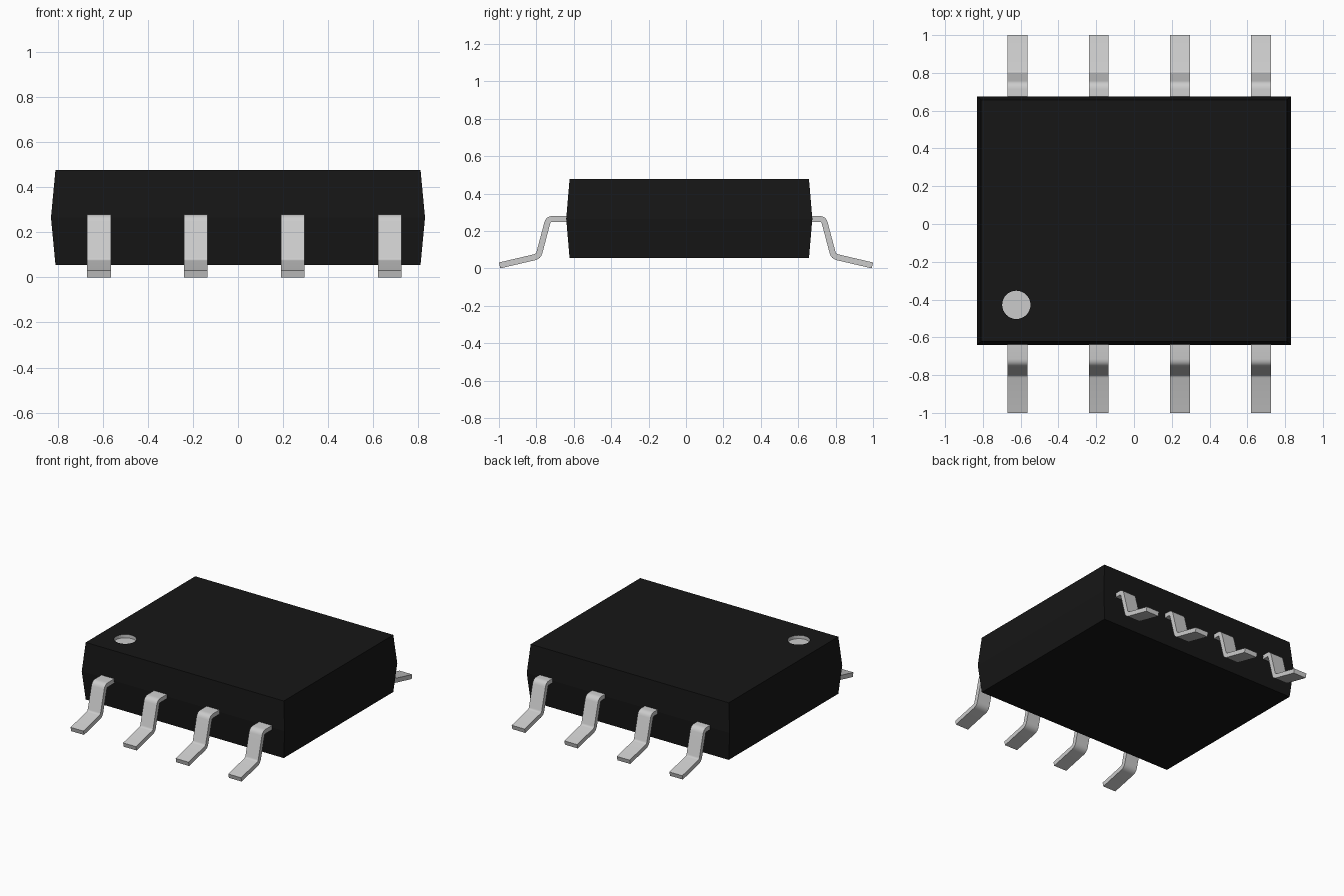
import bpy, bmesh, math
from mathutils import Vector

if "Cube" in bpy.data.objects:
    bpy.data.objects.remove(bpy.data.objects["Cube"])


def make_object(name, bm):
    bmesh.ops.recalc_face_normals(bm, faces=bm.faces[:])
    mesh = bpy.data.meshes.new(name)
    bm.to_mesh(mesh)
    bm.free()
    obj = bpy.data.objects.new(name, mesh)
    bpy.context.collection.objects.link(obj)
    return obj


def material(name, value):
    mat = bpy.data.materials.new(name)
    mat.diffuse_color = (value, value, value, 1)
    mat.use_nodes = True
    mat.node_tree.nodes["Principled BSDF"].inputs["Base Color"].default_value = mat.diffuse_color
    return mat


# Body: three stacked rectangles, widest at the lead line
bm = bmesh.new()
CY = 0.0175
rings = []
for hx, hy, z in ((0.81, 0.64, 0.055), (0.83, 0.658, 0.265), (0.81, 0.64, 0.477)):
    rings.append([bm.verts.new((sx * hx, CY + sy * hy, z))
                  for sx, sy in ((-1, -1), (1, -1), (1, 1), (-1, 1))])
for low, high in zip(rings, rings[1:]):
    for i in range(4):
        j = (i + 1) % 4
        bm.faces.new((low[i], low[j], high[j], high[i]))
bm.faces.new(rings[0])
bm.faces.new(rings[-1])
body = make_object("chip_body", bm)
body.data.materials.append(material("black_plastic", 0.008))
body.data.materials.append(material("marker_grey", 0.8))

# Round pin-one recess cut into the top
DOT, RADIUS, FLOOR = Vector((-0.623, -0.428)), 0.075, 0.452
bpy.ops.mesh.primitive_cylinder_add(vertices=32, radius=RADIUS, depth=0.1,
                                    location=(DOT.x, DOT.y, FLOOR + 0.05))
cutter = bpy.context.object
cutter.name = "marker_cutter"
cut = body.modifiers.new("marker_recess", 'BOOLEAN')
cut.operation = 'DIFFERENCE'
cut.solver = 'EXACT'
cut.object = cutter
bpy.context.view_layer.objects.active = body
bpy.ops.object.modifier_apply(modifier=cut.name)
bpy.data.objects.remove(cutter)
for face in body.data.polygons:
    inside = (face.center.xy - DOT).length < RADIUS + 0.005
    face.material_index = 1 if inside and face.center.z < 0.474 else 0


# Lead centreline in (y, z) with rounded bends
def rounded_path(points, cut_len, steps=4):
    pts = [Vector(p) for p in points]
    path = [pts[0]]
    for a, b, c in zip(pts, pts[1:], pts[2:]):
        p = b + (a - b).normalized() * cut_len
        q = b + (c - b).normalized() * cut_len
        for i in range(steps + 1):
            t = i / steps
            path.append(p * (1 - t) ** 2 + b * 2 * t * (1 - t) + q * t * t)
    return path + [pts[-1]]


def thicken(path, half):
    upper, lower = [], []
    for i, p in enumerate(path):
        d = (path[min(i + 1, len(path) - 1)] - path[max(i - 1, 0)]).normalized()
        n = Vector((-d.y, d.x)) * half
        upper.append(p + n)
        lower.append(p - n)
    return upper, lower


def lead(name, x, side, width=0.105):
    path = rounded_path([(0.62, 0.264), (0.736, 0.264),
                         (0.789, 0.064), (0.9965, 0.0156)], 0.022)
    upper, lower = thicken(path, 0.016)
    bm = bmesh.new()
    rows = [[bm.verts.new((x + s * width / 2, side * p.x, p.y))
             for s, p in ((-1, u), (1, u), (1, l), (-1, l))]
            for u, l in zip(upper, lower)]
    for a, b in zip(rows, rows[1:]):
        for i in range(4):
            j = (i + 1) % 4
            bm.faces.new((a[i], a[j], b[j], b[i]))
    bm.faces.new(rows[0])
    bm.faces.new(rows[-1])
    obj = make_object(name, bm)
    bpy.ops.object.select_all(action='DESELECT')
    obj.select_set(True)
    bpy.context.view_layer.objects.active = obj
    bpy.ops.object.shade_smooth_by_angle(angle=math.radians(30))


# Four leads along the front and four along the back
for i in range(4):
    for label, side in (("front", -1), ("back", 1)):
        lead(f"{label}_lead_{i + 1}", -0.617 + 0.43 * i, side)
